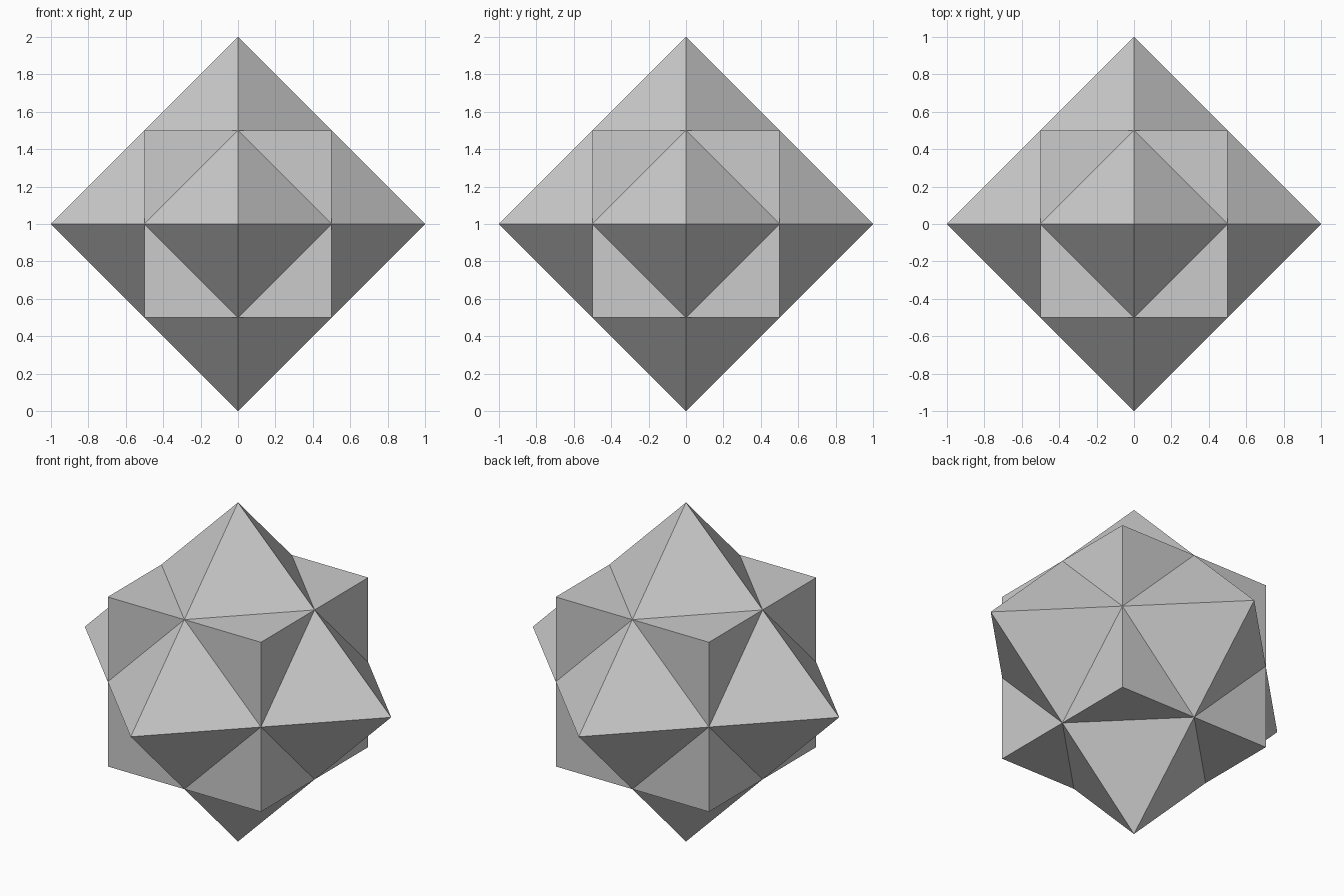
import bpy, bmesh, math
from itertools import product
from mathutils import Vector

if "Cube" in bpy.data.objects:
    bpy.data.objects.remove(bpy.data.objects["Cube"])

bm = bmesh.new()

# Core: cuboctahedron from the shared edge midpoints of cube and octahedron
for axis, a, b in product(range(3), (-0.5, 0.5), (-0.5, 0.5)):
    p = [a, b]
    p.insert(axis, 0.0)
    bm.verts.new(p)
bmesh.ops.convex_hull(bm, input=bm.verts[:])
bmesh.ops.dissolve_limit(bm, angle_limit=math.radians(2),
                         verts=bm.verts[:], edges=bm.edges[:])
bmesh.ops.recalc_face_normals(bm, faces=bm.faces[:])

# Points: triangles rise to cube corners, squares to octahedron tips
for sides, stretch in ((3, 1.5), (4, 2.0)):
    faces = [f for f in bm.faces if len(f.verts) == sides and
             (sides == 4 or all(abs(c) > 0.3 for c in f.calc_center_median())
              and f.calc_center_median().length < 0.6)]
    tips = bmesh.ops.poke(bm, faces=faces)["verts"]
    for v in tips:
        v.co *= stretch
bmesh.ops.recalc_face_normals(bm, faces=bm.faces[:])

# Rest the lowest tip on the floor
bmesh.ops.translate(bm, verts=bm.verts[:], vec=Vector((0, 0, 1)))
mesh = bpy.data.meshes.new("cube_octahedron_star")
bm.to_mesh(mesh)
bm.free()
star = bpy.data.objects.new("cube_octahedron_star", mesh)
bpy.context.collection.objects.link(star)
